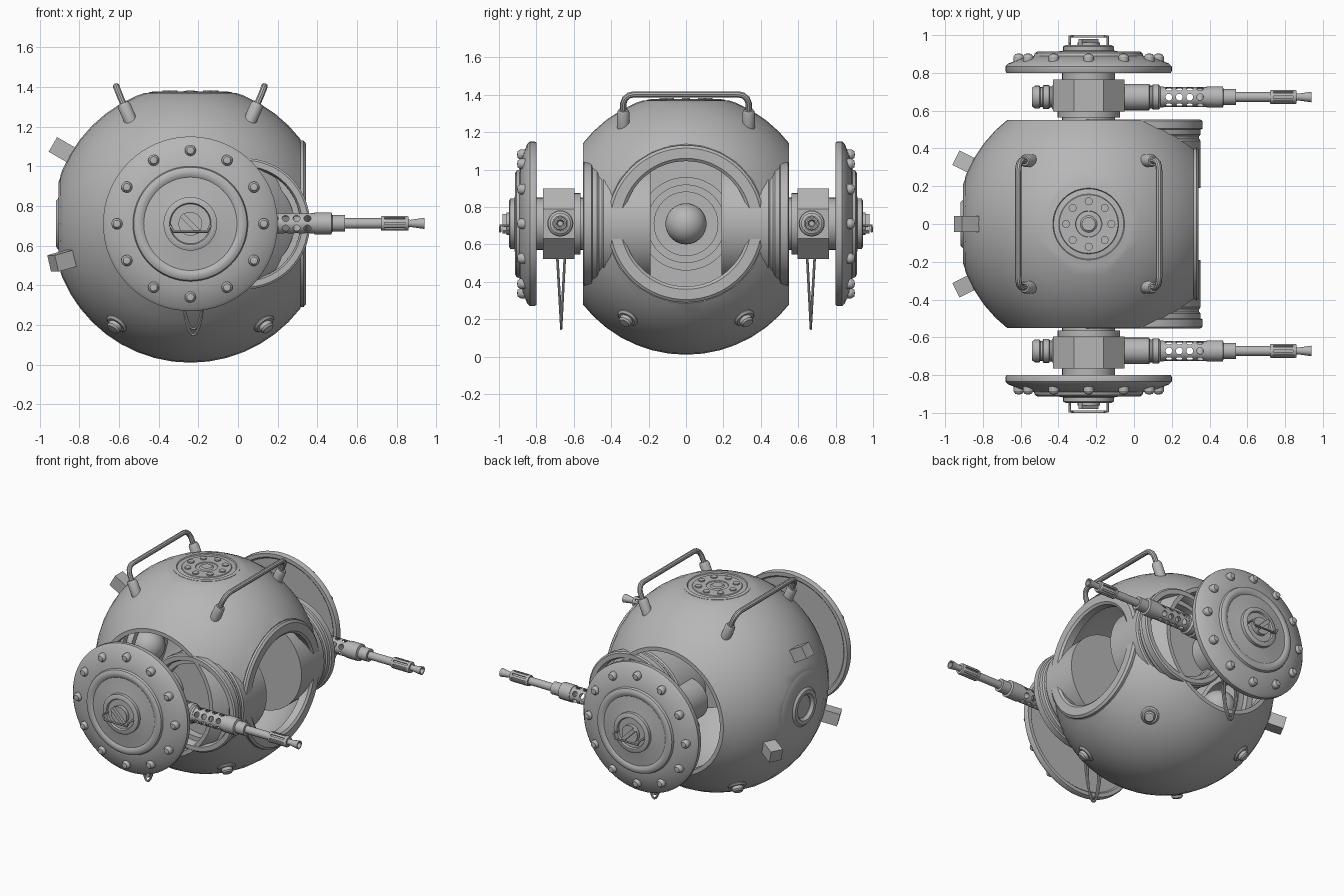
import bpy, bmesh, math
from mathutils import Vector, Matrix

if "Cube" in bpy.data.objects:
    bpy.data.objects.remove(bpy.data.objects["Cube"])

CX, CZ, R = -0.24, 0.71, 0.70
C = Vector((CX, 0, CZ))
grey = bpy.data.materials.new("grey_metal")
grey.diffuse_color = (0.47, 0.47, 0.47, 1)
grey.use_nodes = True
grey.node_tree.nodes["Principled BSDF"].inputs["Base Color"].default_value = grey.diffuse_color


def finish(name, bm, matrix=Matrix()):
    bmesh.ops.recalc_face_normals(bm, faces=bm.faces)
    bm.transform(matrix)
    me = bpy.data.meshes.new(name)
    bm.to_mesh(me)
    bm.free()
    me.materials.append(grey)
    ob = bpy.data.objects.new(name, me)
    bpy.context.collection.objects.link(ob)
    return ob


def aim(loc, axis):
    q = Vector(axis).to_track_quat('Z', 'Y')
    return Matrix.Translation(loc) @ q.to_matrix().to_4x4()


def lathe(name, profile, loc, axis, segs=48, closed=False, turn=0.0):
    """Spin (radius, height) points about an axis through loc."""
    bm = bmesh.new()
    rows = []
    for r, h in profile:
        if r == 0:
            rows.append([bm.verts.new((0, 0, h))])
        else:
            a = [2 * math.pi * i / segs + turn for i in range(segs)]
            rows.append([bm.verts.new((r * math.cos(t), r * math.sin(t), h)) for t in a])
    pairs = list(zip(rows, rows[1:])) + ([(rows[-1], rows[0])] if closed else [])
    for p, q in pairs:
        for i in range(segs):
            j = (i + 1) % segs
            f = [p[i % len(p)], p[j % len(p)], q[j % len(q)], q[i % len(q)]]
            f = list(dict.fromkeys(f))
            if len(f) > 2:
                bm.faces.new(f)
    return finish(name, bm, aim(loc, axis))


def rod(name, r, h0, h1, loc, axis, segs=32, turn=0.0):
    return lathe(name, [(0, h0), (r, h0), (r, h1), (0, h1)], loc, axis, segs, False, turn)


def ball(name, r, loc, u=48, v=24):
    bm = bmesh.new()
    bmesh.ops.create_uvsphere(bm, u_segments=u, v_segments=v, radius=r)
    return finish(name, bm, aim(loc, (0, 1, 0)))


def box(name, size, matrix):
    bm = bmesh.new()
    bmesh.ops.create_cube(bm, size=1)
    return finish(name, bm, matrix @ Matrix.Diagonal((*size, 1)))


def tube(name, pts, r, cyclic=False):
    cu = bpy.data.curves.new(name, 'CURVE')
    cu.dimensions, cu.bevel_depth, cu.bevel_resolution = '3D', r, 3
    cu.use_fill_caps = True
    sp = cu.splines.new('POLY')
    sp.points.add(len(pts) - 1)
    for p, co in zip(sp.points, pts):
        p.co = (*co, 1)
    sp.use_cyclic_u = cyclic
    tmp = bpy.data.objects.new(name + "_path", cu)
    bpy.context.collection.objects.link(tmp)
    me = bpy.data.meshes.new_from_object(tmp.evaluated_get(bpy.context.evaluated_depsgraph_get()))
    bpy.data.objects.remove(tmp)
    me.materials.clear()
    me.materials.append(grey)
    ob = bpy.data.objects.new(name, me)
    bpy.context.collection.objects.link(ob)
    return ob


def cut(ob, cutter, op='DIFFERENCE'):
    m = ob.modifiers.new("cut", 'BOOLEAN')
    m.operation, m.object, m.solver = op, cutter, 'EXACT'
    me = bpy.data.meshes.new_from_object(ob.evaluated_get(bpy.context.evaluated_depsgraph_get()))
    ob.modifiers.clear()
    ob.data = me
    bpy.data.objects.remove(cutter)


# Hollow hull: sphere trimmed flat at the back, front, top and sides, then opened
hull = ball("hull", R, C)
lo, hi = Vector((-0.895, -0.55, -0.1)), Vector((0.315, 0.55, 1.37))
cut(hull, box("trim", hi - lo, Matrix.Translation((lo + hi) / 2)), 'INTERSECT')
cut(hull, ball("hollow", 0.63, C))
cut(hull, rod("window_cut", 0.34, 0.3, 0.8, C, (1, 0, 0), 64))
for s in (1, -1):
    cut(hull, rod("side_cut", 0.405, 0.42, 0.8, C, (0, s, 0), 64))

# Front window rim, inner back wall and its ball
lathe("window_rim", [(0.335, 0.52), (0.335, 0.57), (0.35, 0.582), (0.405, 0.582), (0.42, 0.57),
                     (0.42, 0.53)], C, (1, 0, 0), 64, True)
lathe("inner_back_wall", [(0, -0.57), (0.34, -0.57), (0.34, -0.52), (0.25, -0.52), (0.25, -0.48),
                          (0.21, -0.48), (0.21, -0.44), (0.17, -0.44), (0.17, -0.5), (0, -0.5)],
      C, (1, 0, 0))
ball("inner_ball", 0.11, C + Vector((-0.45, 0, 0)), 32, 16)

# Back port and its three blocks
lathe("back_port", [(0, 0.62), (0.235, 0.62), (0.235, 0.655), (0.21, 0.665), (0.13, 0.665),
                    (0.115, 0.678), (0.09, 0.678), (0.075, 0.66), (0.075, 0.64), (0, 0.64)],
      C, (-1, 0, 0))
for i in range(3):
    a = math.radians(90 + 120 * i)
    d = Vector((-0.866, 0.5 * math.cos(a), 0.5 * math.sin(a)))
    box(f"back_block_{i}", (0.085, 0.085, 0.13), aim(C + d * 0.735, d))

# Top hatch with bolts
T = Vector((CX, 0, 1.36))
lathe("top_hatch", [(0, -0.02), (0.212, -0.02), (0.212, 0.012), (0.19, 0.016), (0.18, 0.002),
                    (0.165, 0.002), (0.155, 0.014), (0.07, 0.014), (0.065, 0.005), (0.05, 0.005),
                    (0.035, 0.018), (0, 0.018)], T, (0, 0, 1))
for i in range(8):
    a = math.pi / 4 * i
    rod(f"hatch_bolt_{i}", 0.021, 0, 0.022, T + Vector((0.12 * math.cos(a), 0.12 * math.sin(a), 0)),
        (0, 0, 1), 16)

# Grab handles on top
for s, side in ((-1, "rear"), (1, "front")):
    half = [(0.31, 0.335, 1.25), (0.355, 0.335, 1.355), (0.365, 0.325, 1.38),
            (0.371, 0.305, 1.396), (0.373, 0.28, 1.402)]
    pts = half + [(x, -y, z) for x, y, z in reversed(half)]
    tube(f"{side}_handle", [(CX + s * x, y, z) for x, y, z in pts], 0.017)
    for t in (1, -1):
        lathe(f"{side}_handle_socket_{t}", [(0, -0.03), (0.033, -0.03), (0.033, 0.06), (0.026, 0.075),
              (0, 0.075)], (CX + s * 0.31, t * 0.335, 1.25), (s * 0.4, 0, 0.92), 20)

# Studs underneath
for sx in (1, -1):
    for sy in (1, -1):
        d = Vector((sx * 0.38, sy * 0.32, -0.515)).normalized()
        lathe(f"stud_{sx}_{sy}", [(0, 0.66), (0.058, 0.66), (0.058, 0.7), (0.048, 0.71), (0.036, 0.71),
              (0.036, 0.73), (0.028, 0.74), (0, 0.742)], C + d * 0.0, d, 24)

for s, side in ((-1, "right"), (1, "left")):
    Y = (0, s, 0)
    # Side drum beside the window
    lathe(f"{side}_drum", [(0, 0.19), (0.32, 0.19), (0.32, 0.44), (0.312, 0.45), (0.312, 0.465),
          (0.32, 0.475), (0.32, 0.5), (0.33, 0.505), (0.33, 0.545), (0.32, 0.552), (0.29, 0.552),
          (0.28, 0.53), (0.28, 0.5), (0.25, 0.5), (0.25, 0.45), (0, 0.45)], (0.033, 0, CZ), Y, 64)
    # Axle and octagonal gun mount
    rod(f"{side}_axle", 0.14, 0.3, 0.82, C, Y)
    rod(f"{side}_axle_collar", 0.165, 0.565, 0.60, C, Y)
    rod(f"{side}_gun_mount", 0.205, 0.595, 0.765, C, Y, 8, math.pi / 8)

    # Round shield with bolts, hub, screw and bracket
    lathe(f"{side}_shield", [(0, 0.81), (0.40, 0.81), (0.41, 0.80), (0.435, 0.80), (0.44, 0.81),
          (0.44, 0.835), (0.425, 0.85), (0.33, 0.885), (0.29, 0.89), (0.285, 0.905), (0.27, 0.914),
          (0.25, 0.914), (0.235, 0.905), (0.15, 0.915), (0.135, 0.918), (0.135, 0.94), (0.12, 0.947),
          (0.105, 0.947), (0.10, 0.935), (0, 0.935)], C, Y, 64)
    for i in range(12):
        a = math.pi / 6 * i
        p = C + Vector((0.37 * math.cos(a), 0, 0.37 * math.sin(a)))
        lathe(f"{side}_shield_bolt_{i}", [(0, 0.85), (0.028, 0.85), (0.028, 0.885), (0.018, 0.9),
              (0, 0.903)], p, Y, 16)
    rod(f"{side}_hub_screw", 0.06, 0.92, 0.96, C, Y, 24)
    box(f"{side}_screw_bar", (0.125, 0.03, 0.025),
        Matrix.Translation((CX, s * 0.965, CZ)) @ Matrix.Rotation(math.pi / 4, 4, 'Y'))
    tube(f"{side}_bracket", [(CX + x, s * y, z) for x, y, z in (
        (-0.1, 0.93, 0.70), (-0.1, 0.993, 0.70), (-0.085, 0.993, 0.67), (0.085, 0.993, 0.67),
        (0.1, 0.993, 0.70), (0.1, 0.93, 0.70))], 0.007)

    # Gun: ribbed breech, perforated jacket, barrel and muzzle
    G, X = Vector((0, s * 0.672, CZ + 0.002)), (1, 0, 0)
    lathe(f"{side}_breech", [(0, -0.54), (0.05, -0.54), (0.06, -0.525), (0.06, -0.50), (0.052, -0.495),
          (0.052, -0.485), (0.063, -0.48), (0.063, -0.45), (0.055, -0.445), (0.055, -0.435),
          (0.065, -0.43), (0.065, -0.35), (0, -0.35)], G, X, 24)
    lathe(f"{side}_gun_collar", [(0, -0.1), (0.07, -0.1), (0.07, 0.08), (0.06, 0.085), (0.06, 0.095),
          (0.067, 0.1), (0.067, 0.13), (0.055, 0.14), (0.055, 0.155), (0, 0.155)], G, X, 24)
    jacket = lathe(f"{side}_jacket", [(0.052, 0.14), (0.052, 0.40), (0.045, 0.40), (0.045, 0.14)],
                   G, X, 36, True)
    for k in range(4):
        for j in range(3):
            a = math.pi / 3 * j + (math.pi / 6 if k % 2 == 0 else math.pi / 3 * 0.5)
            d = (0, math.cos(a), math.sin(a))
            cut(jacket, rod("hole", 0.018, -0.1, 0.1, G + Vector((0.185 + 0.055 * k, 0, 0)), d, 14))
    lathe(f"{side}_barrel", [(0, 0.385), (0.056, 0.385), (0.056, 0.47), (0.042, 0.475), (0.042, 0.54),
          (0.026, 0.54), (0.026, 0.73), (0.02, 0.73), (0.02, 0.86), (0.018, 0.87), (0.028, 0.94),
          (0.02, 0.94), (0.014, 0.9), (0, 0.9)], G, X, 24)
    muzzle = lathe(f"{side}_muzzle", [(0.015, 0.72), (0.034, 0.72), (0.037, 0.727), (0.037, 0.853),
                   (0.034, 0.86), (0.015, 0.86)], G, X, 24, True)
    for j in range(8):
        a = math.pi / 4 * j
        m = Matrix.Translation(G) @ Matrix.Rotation(a, 4, 'X') @ Matrix.Translation((0.79, 0, 0.04))
        cut(muzzle, box("slot", (0.105, 0.011, 0.026), m))

    # Drooping cable loops under the mount
    for k, (tilt, drop) in enumerate(((-0.02, 0.15), (0.02, 0.18))):
        pts = []
        for i in range(17):
            t = math.pi * i / 16
            w = math.sin(t) ** 0.7 if 0 < i < 16 else 0
            pts.append((CX + 0.015 - 0.055 * math.cos(t), s * (0.668 + tilt * (1 - w)),
                        0.53 - (0.53 - drop) * w))
        tube(f"{side}_cable_{k}", pts, 0.007)

# Smooth shading with crisp edges
bpy.ops.object.select_all(action='SELECT')
bpy.context.view_layer.objects.active = hull
bpy.ops.object.shade_smooth_by_angle(angle=math.radians(32))
